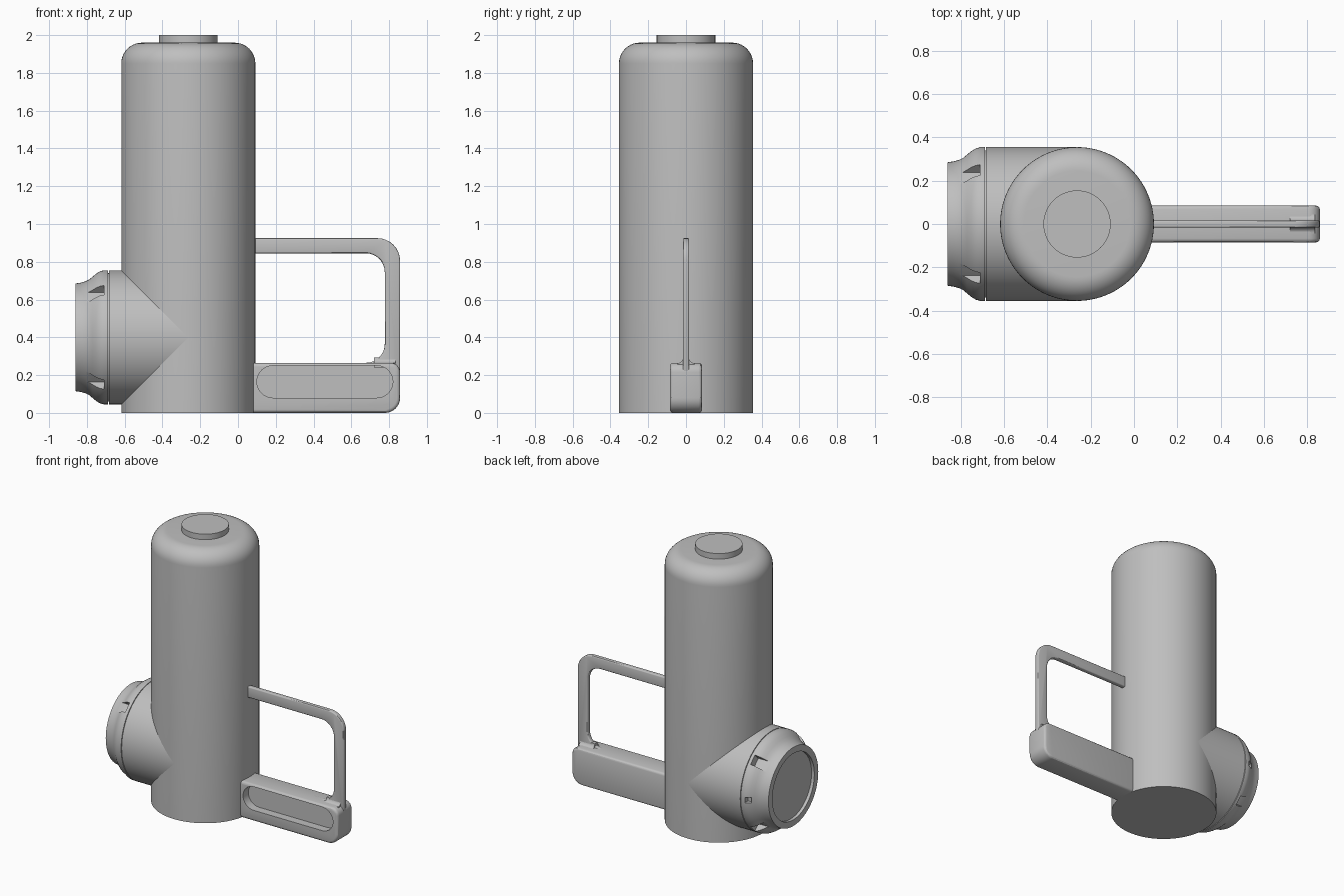
import bpy
import bmesh
from math import sin, cos, pi, radians
from mathutils import Matrix, Vector

if "Cube" in bpy.data.objects:
    bpy.data.objects.remove(bpy.data.objects["Cube"])

grey = bpy.data.materials.new("plain grey")
grey.use_nodes = True
colour = (0.52, 0.52, 0.52, 1)
grey.diffuse_color = colour
grey.node_tree.nodes["Principled BSDF"].inputs["Base Color"].default_value = colour

AXIS_X = -0.263
RADIUS = 0.355
PORT_Z = 0.4


def arc(cx, cy, r, start, end, steps=8):
    angles = [radians(start + (end - start) * i / steps) for i in range(steps + 1)]
    return [(cx + r * cos(a), cy + r * sin(a)) for a in angles]


def finish(name, bm, matrix=None):
    if matrix:
        bm.transform(matrix)
    bmesh.ops.recalc_face_normals(bm, faces=bm.faces)
    mesh = bpy.data.meshes.new(name)
    bm.to_mesh(mesh)
    bm.free()
    mesh.materials.append(grey)
    ob = bpy.data.objects.new(name, mesh)
    bpy.context.collection.objects.link(ob)
    return ob


def activate(ob):
    bpy.ops.object.select_all(action="DESELECT")
    ob.select_set(True)
    bpy.context.view_layer.objects.active = ob


def smooth(ob, angle=30):
    activate(ob)
    bpy.ops.object.shade_smooth_by_angle(angle=radians(angle))


def lathe(name, profile, matrix, sides=96):
    """Closed solid turned about z from (radius, height) pairs."""
    bm = bmesh.new()
    rings = [[bm.verts.new((r * cos(2 * pi * i / sides), r * sin(2 * pi * i / sides), h))
              for i in range(sides)] for r, h in profile]
    for low, high in zip(rings, rings[1:]):
        for i in range(sides):
            j = (i + 1) % sides
            bm.faces.new((low[i], low[j], high[j], high[i]))
    bm.faces.new(rings[0])
    bm.faces.new(rings[-1])
    return finish(name, bm, matrix)


def plate(name, outline, y0, y1, matrix=None):
    """Outline in x and z, extruded along y."""
    bm = bmesh.new()
    face = bm.faces.new([bm.verts.new((x, y0, z)) for x, z in outline])
    moved = bmesh.ops.extrude_face_region(bm, geom=[face])["geom"]
    bmesh.ops.translate(bm, vec=(0, y1 - y0, 0),
                        verts=[v for v in moved if isinstance(v, bmesh.types.BMVert)])
    return finish(name, bm, matrix)


def box(name, size, matrix):
    bm = bmesh.new()
    bmesh.ops.create_cube(bm, size=1, matrix=Matrix.Diagonal((*size, 1)))
    return finish(name, bm, matrix)


def bevel(ob, width):
    mod = ob.modifiers.new("edge rounding", "BEVEL")
    mod.width = width
    mod.segments = 3
    mod.limit_method = "ANGLE"
    mod.angle_limit = radians(50)
    activate(ob)
    bpy.ops.object.modifier_apply(modifier=mod.name)


def cut(ob, cutter):
    mod = ob.modifiers.new("cut", "BOOLEAN")
    mod.operation = "DIFFERENCE"
    mod.solver = "EXACT"
    mod.object = cutter
    activate(ob)
    bpy.ops.object.modifier_apply(modifier=mod.name)
    bpy.data.objects.remove(cutter)


# Upright barrel with a rounded shoulder, and its top button
upright = Matrix.Translation((AXIS_X, 0, 0))
barrel = lathe("barrel", [(RADIUS, 0)] + arc(0.245, 1.85, 0.11, 0, 90, 10), upright)
smooth(barrel)
button = lathe("top_button", [(0.155, 1.94), (0.155, 2.0)], upright)
smooth(button)

# Side port: sleeve, seam, flared collar and recessed end disc
sideways = Matrix.Translation((AXIS_X, 0, PORT_Z)) @ Matrix.Rotation(radians(-90), 4, "Y")
sleeve = lathe("port_sleeve", [(RADIUS, 0), (RADIUS, 0.42)], sideways)
smooth(sleeve)
collar = lathe("port_collar", [
    (0.34, 0.41), (0.34, 0.425), (RADIUS, 0.425), (RADIUS, 0.447), (0.349, 0.468),
    (0.337, 0.488), (0.32, 0.508), (0.306, 0.525), (0.296, 0.545), (0.289, 0.57),
    (0.285, 0.597), (0.24, 0.597), (0.24, 0.575)], sideways)

# Wedge pockets on the collar diagonals, and one small square hole behind
for angle in (45, 135, 225, 315):
    spot = sideways @ Matrix.Rotation(radians(angle), 4, "Z") @ Matrix.Translation((0.36, 0, 0.502))
    cut(collar, box("pocket_cutter", (0.12, 0.07, 0.11), spot))
spot = sideways @ Matrix.Rotation(radians(90), 4, "Z") @ Matrix.Translation((0.345, 0, 0.475))
cut(collar, box("hole_cutter", (0.06, 0.04, 0.04), spot))
smooth(collar)

# Grip base with rounded outer corners and a slot in its front
base_outline = ([(0, 0)] + arc(0.778, 0.08, 0.08, -90, 0)
                + arc(0.808, 0.215, 0.05, 0, 90) + [(0, 0.265)])
base = plate("grip_base", base_outline, -0.085, 0.085)
bevel(base, 0.018)
slot = arc(0.735, 0.165, 0.085, -90, 90, 16) + arc(0.185, 0.165, 0.085, 90, 270, 16)
cut(base, plate("slot_cutter", slot, -0.2, -0.025))
smooth(base)

# Thin grip loop rising from the base
loop = plate("grip_loop", [(0, 0.925)] + arc(0.738, 0.805, 0.12, 90, 0)
             + [(0.858, 0.22), (0.6, 0.22), (0.6, 0.265)]
             + arc(0.677, 0.365, 0.1, -90, 0) + arc(0.677, 0.745, 0.1, 0, 90)
             + [(0, 0.845)], -0.017, 0.017)
bevel(loop, 0.008)
smooth(loop)

# Concave foot blending the loop into the base
foot_outline = (arc(0.045, 0.293, 0.03, 180, 270, 6) + [(0.045, 0.24), (-0.045, 0.24)]
                + arc(-0.045, 0.293, 0.03, -90, 0, 6))
foot = plate("grip_foot", foot_outline, -0.835, -0.72, Matrix.Rotation(radians(90), 4, "Z"))
smooth(foot)
